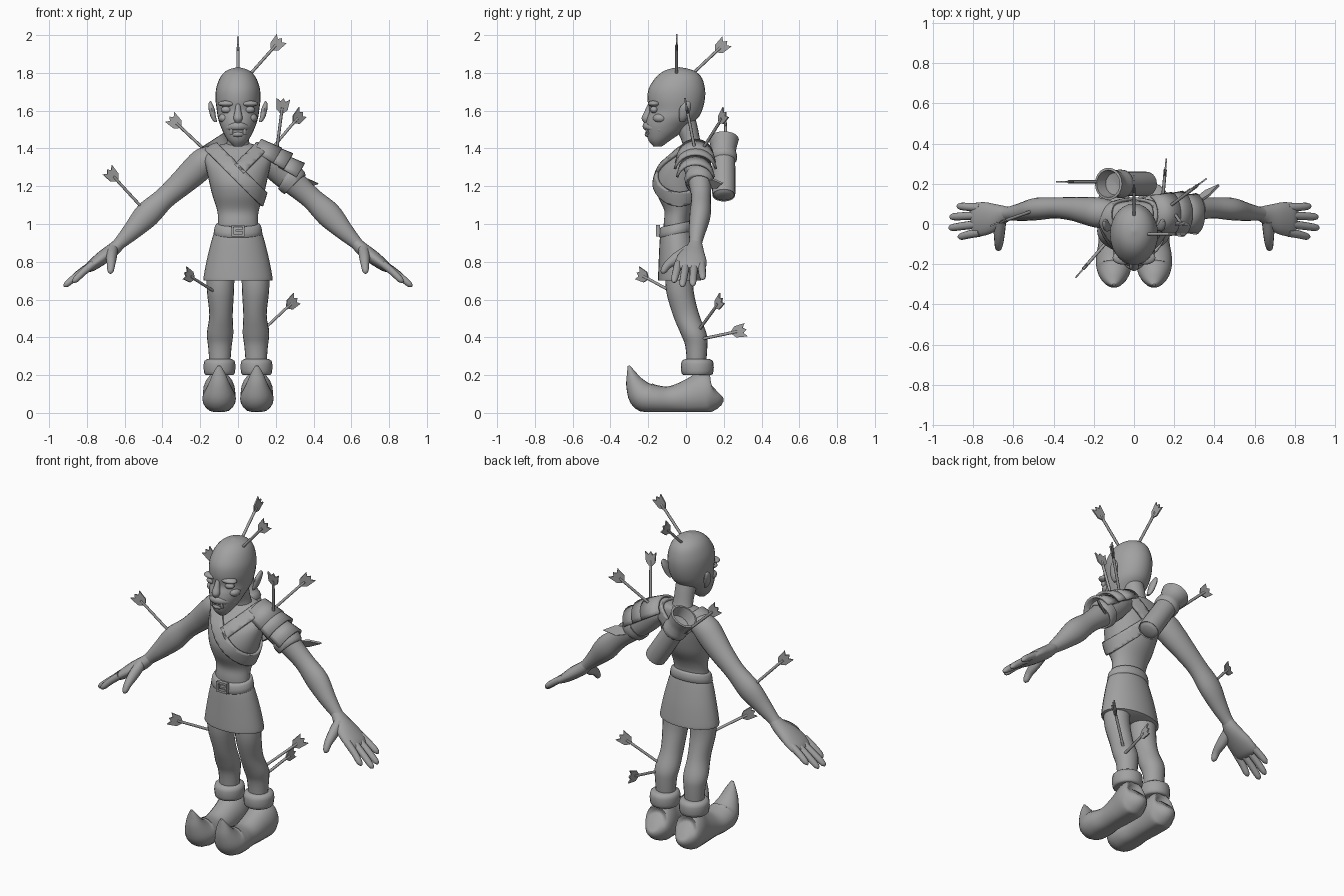
import bpy, bmesh, math
from mathutils import Vector as V

X, Y, Z = V((1, 0, 0)), V((0, 1, 0)), V((0, 0, 1))
grey = bpy.data.materials.new("plain_grey")
grey.diffuse_color = (0.36, 0.36, 0.36, 1)


def finish(name, bm, thick=0, angle=50):
    bmesh.ops.recalc_face_normals(bm, faces=bm.faces[:])
    me = bpy.data.meshes.new(name)
    bm.to_mesh(me)
    bm.free()
    me.materials.append(grey)
    ob = bpy.data.objects.new(name, me)
    bpy.context.collection.objects.link(ob)
    if thick:
        m = ob.modifiers.new("thickness", 'SOLIDIFY')
        m.thickness, m.offset = thick, 1
    bpy.ops.object.select_all(action='DESELECT')
    ob.select_set(True)
    bpy.context.view_layer.objects.active = ob
    bpy.ops.object.shade_smooth_by_angle(angle=math.radians(angle))
    return ob


def spline(pts, steps):
    """Smooth curve through rows of numbers."""
    out = []
    for i in range(len(pts) - 1):
        p0, p1, p2, p3 = (pts[max(i - 1, 0)], pts[i], pts[i + 1], pts[min(i + 2, len(pts) - 1)])
        for k in range(steps):
            t = k / steps
            out.append([b + .5 * t * (c - a + t * (2 * a - 5 * b + 4 * c - d + t * (3 * (b - c) + d - a)))
                        for a, b, c, d in zip(p0, p1, p2, p3)])
    return out + [list(pts[-1])]


def loft(name, rows, side=X, tangent=None, steps=4, n=20, floor=None, caps=True, angle=50):
    """Skin of oval rings; each row is x, y, z, half width along side, half depth."""
    rows = spline(rows, steps)
    bm, rings = bmesh.new(), []
    for i, r in enumerate(rows):
        t = tangent or V(rows[min(i + 1, len(rows) - 1)][:3]) - V(rows[max(i - 1, 0)][:3])
        t = t.normalized()
        s = (side - t * side.dot(t)).normalized()
        u = t.cross(s)
        ring = []
        for k in range(n):
            a = math.tau * k / n
            p = V(r[:3]) + s * max(r[3], .002) * math.cos(a) + u * max(r[4], .002) * math.sin(a)
            if floor is not None:
                p.z = max(p.z, floor)
            ring.append(bm.verts.new(p))
        rings.append(ring)
    for a, b in zip(rings, rings[1:]):
        for k in range(n):
            bm.faces.new((a[k], a[(k + 1) % n], b[(k + 1) % n], b[k]))
    if caps:
        bm.faces.new(rings[0])
        bm.faces.new(rings[-1])
    return finish(name, bm, angle=angle)


def ball(name, c, size):
    bm = bmesh.new()
    bmesh.ops.create_uvsphere(bm, u_segments=16, v_segments=10, radius=1)
    for v in bm.verts:
        v.co = V(c) + V([a * b for a, b in zip(v.co, size)])
    return finish(name, bm)


def box(name, c, size):
    bm = bmesh.new()
    bmesh.ops.create_cube(bm, size=1)
    for v in bm.verts:
        v.co = V(c) + V([a * b for a, b in zip(v.co, size)])
    return finish(name, bm, angle=30)


def flat_plate(name, outline, origin, d, w, thick=.008):
    """Thin plate from (along, across) points."""
    nrm = d.cross(w).normalized() * thick / 2
    bm = bmesh.new()
    f = [bm.verts.new(origin + d * a + w * b - nrm) for a, b in outline]
    face = bm.faces.new(f)
    ext = bmesh.ops.extrude_face_region(bm, geom=[face])
    bmesh.ops.translate(bm, vec=nrm * 2, verts=[e for e in ext['geom'] if isinstance(e, bmesh.types.BMVert)])
    return finish(name, bm, angle=30)


# Torso and neck
torso = loft("torso", [(0, -.045, .90, .11, .07), (0, -.05, 1.0, .105, .068), (0, -.04, 1.07, .11, .075),
                       (0, -.035, 1.15, .135, .115), (0, -.03, 1.22, .152, .132), (0, -.01, 1.30, .17, .125),
                       (0, .02, 1.36, .18, .095), (0, .04, 1.405, .14, .07), (0, .05, 1.425, .07, .05)],
             tangent=Z, n=32, steps=5)
loft("neck", [(0, .05, 1.34, .085, .07), (0, .03, 1.43, .06, .05), (0, .0, 1.52, .058, .06),
              (0, -.02, 1.6, .06, .06)], tangent=Z)


# Chest straps: slices of the torso skin, thickened
def strap(name, cuts):
    bm = bmesh.new()
    bm.from_mesh(torso.data)
    for co, no in cuts:
        bmesh.ops.bisect_plane(bm, geom=bm.verts[:] + bm.edges[:] + bm.faces[:], plane_co=co,
                               plane_no=no, clear_outer=True)
    finish(name, bm, thick=.016, angle=40)


down, up = V((1, 0, 1)), V((-1, 0, 1))
strap("long_strap", [((0, 0, 1.31), down), ((0, 0, 1.215), -down)])
strap("short_strap", [((0, 0, 1.325), up), ((0, 0, 1.235), -up), ((0, 0, 1.29), -down)])

# Skirt, belt and buckle
loft("skirt", [(0, -.05, .985, .112, .078), (0, -.048, .93, .135, .09), (0, -.04, .82, .163, .104),
               (0, -.035, .715, .183, .113), (0, -.035, .70, .18, .112)], tangent=Z, n=28)
loft("belt", [(0, -.052, .945, .12, .085), (0, -.052, .95, .129, .093), (0, -.052, .99, .122, .09),
              (0, -.052, 1.0, .112, .08)], tangent=V((0, -.2, 1)), n=28, steps=2)
for i, (x, z, sx, sz) in enumerate([(0, .99, .07, .012), (0, .94, .07, .012),
                                    (-.029, .965, .012, .06), (.029, .965, .012, .06), (.01, .965, .045, .01)]):
    box("buckle_bar", (x, -.148, z), (sx, .022, sz))

# Head
loft("head", [(0, -.150, 1.41, .022, .022), (0, -.142, 1.44, .052, .055), (0, -.120, 1.48, .076, .09),
              (0, -.100, 1.52, .093, .115), (0, -.073, 1.56, .106, .135), (0, -.055, 1.60, .112, .140),
              (0, -.052, 1.66, .119, .152), (0, -.048, 1.72, .115, .148), (0, -.038, 1.78, .092, .118),
              (0, -.036, 1.815, .055, .07), (0, -.036, 1.83, .004, .004)], tangent=Z, n=28)
loft("nose", [(0, -.19, 1.635, .012, .012), (0, -.2, 1.60, .016, .018), (0, -.21, 1.56, .024, .025),
              (0, -.207, 1.535, .012, .015)], tangent=Z, n=12)
loft("upper_lip", [(-.07, -.135, 1.50, .014, .014), (-.04, -.19, 1.512, .018, .016), (0, -.212, 1.518, .022, .018),
                   (.04, -.19, 1.512, .018, .016), (.07, -.135, 1.50, .014, .014)], side=Z, n=12)
loft("lower_lip", [(-.05, -.16, 1.475, .01, .012), (0, -.205, 1.475, .014, .014), (.05, -.16, 1.475, .01, .012)],
     side=Z, n=12)
for s in (1, -1):
    ball("brow", (s * .055, -.168, 1.637), (.052, .034, .017))
    ball("eye", (s * .06, -.168, 1.605), (.03, .022, .019))
    ball("cheek", (s * .07, -.135, 1.56), (.034, .04, .026))
    loft("tooth", [(s * .035, -.2, 1.475, .009, .007), (s * .035, -.207, 1.495, .009, .007),
                   (s * .033, -.21, 1.52, .002, .002)], n=8, steps=2)
    loft("ear", [(s * .118, -.02, 1.54, .008, .012), (s * .130, -.015, 1.565, .014, .022),
                 (s * .140, -.005, 1.61, .016, .03), (s * .146, .005, 1.638, .010, .02),
                 (s * .146, .01, 1.65, .003, .006)], tangent=Z, n=12)

for s in (1, -1):
    # Legs, boot cuffs and curled boots
    loft("leg", [(s * .092, -.035, .78, .074, .075), (s * .093, -.033, .65, .072, .073),
                 (s * .090, .0, .52, .062, .07), (s * .095, .04, .42, .07, .069),
                 (s * .096, .055, .35, .062, .058), (s * .096, .055, .22, .052, .048)], tangent=Z)
    loft("boot_cuff", [(s * .098, .06, .2, .07, .07), (s * .098, .06, .207, .08, .082), (s * .098, .06, .24, .084, .087),
                       (s * .098, .06, .275, .08, .082), (s * .098, .06, .286, .06, .06)], tangent=Z, steps=2)
    loft("boot", [(s * .1, .16, .12, .035, .05), (s * .1, .145, .11, .07, .09), (s * .1, .10, .105, .086, .115),
                  (s * .1, .02, .085, .08, .095), (s * .1, -.08, .07, .076, .072), (s * .1, -.16, .072, .088, .075),
                  (s * .1, -.225, .09, .085, .08), (s * .1, -.268, .15, .058, .052),
                  (s * .1, -.29, .21, .032, .024), (s * .1, -.303, .25, .008, .006)], floor=.005)

    # Arms and hands
    loft("arm", [(s * .10, .05, 1.36, .06, .05), (s * .17, .055, 1.335, .075, .075), (s * .23, .065, 1.28, .07, .076),
                 (s * .30, .075, 1.215, .06, .067), (s * .39, .08, 1.135, .052, .058),
                 (s * .48, .075, 1.05, .056, .068), (s * .56, .06, .965, .045, .05),
                 (s * .625, .052, .90, .034, .034), (s * .66, .05, .865, .04, .03)], side=Y)
    loft("palm", [(s * .62, .052, .905, .032, .03), (s * .66, .045, .865, .05, .036),
                  (s * .72, .03, .82, .078, .036), (s * .78, .022, .775, .084, .028),
                  (s * .805, .02, .758, .07, .015)], side=Y)
    for y0, y1, xt, zt in [(.082, .088, .88, .705), (.043, .036, .915, .672),
                           (.0, -.018, .92, .668), (-.042, -.062, .875, .69)]:
        loft("finger", [(s * .765, y0, .79, .021, .021), (s * (.765 + xt) / 2, (y0 + y1) / 2, (.8 + zt) / 2, .02, .019),
                        (s * (xt - .015), y1, zt + .015, .017, .016), (s * xt, y1, zt, .004, .004)], side=Y, n=12)
    loft("thumb", [(s * .665, .02, .865, .03, .03), (s * .67, -.045, .82, .028, .032), (s * .672, -.095, .785, .022, .022),
                   (s * .675, -.12, .75, .016, .016), (s * .676, -.127, .738, .004, .004)], n=12)

# Layered shoulder guard, arm band and side blade
d = V((.85, 0, -.52)).normalized()
n = V((.52, 0, .85)).normalized()
for start, length, r in [(0.0, .12, .098), (.075, .11, .104), (.155, .11, .092)]:
    bm, rows = bmesh.new(), []
    for k in range(13):
        a = math.radians(-80 + 160 * k / 12)
        off = n * math.cos(a) + Y * math.sin(a)
        c = V((.075, .05, 1.37)) + d * start
        rows.append([bm.verts.new(c + off * r * .82), bm.verts.new(c + d * length + off * r)])
    for a, b in zip(rows, rows[1:]):
        bm.faces.new((a[0], a[1], b[1], b[0]))
    finish("shoulder_guard", bm, thick=.014, angle=40)
loft("arm_band", [(.262, .07, 1.25, .072, .076), (.268, .07, 1.245, .078, .082), (.298, .073, 1.218, .076, .08),
                  (.304, .073, 1.212, .066, .07)], side=Y, steps=2)
bd = V((.14, .1, .0)).normalized()
flat_plate("side_blade", [(0, -.012), (.05, -.026), (.1, -.03), (.17, 0), (.1, .026), (.05, .02)],
           V((.285, .095, 1.215)), bd, V((.3, -.4, .85)).normalized(), .012)

# Quiver with a flared hollow mouth
axis = V((-.2, 0, .31)).normalized()
base = V((.068, .2, 1.145))


def along(rows):
    return [(*(base + axis * t), r, r) for t, r in rows]


loft("quiver", along([(0, .035), (.012, .055), (.03, .062), (.25, .06)]), side=Y, tangent=axis, steps=2)
loft("quiver_mouth", along([(.225, .06), (.235, .07), (.26, .071), (.285, .064), (.32, .07), (.36, .08),
                            (.362, .068), (.30, .055), (.29, .004)]), side=Y, tangent=axis, steps=1, angle=45)


# Arrows: shaft with a notched tail vane
def arrow(a, b, nrm=None):
    a, b = V(a), V(b)
    d = (b - a).normalized()
    nrm = nrm or d.cross(Z)
    w = nrm.cross(d).normalized()
    a, e = a - d * .03, b - d * .045
    loft("arrow_shaft", [(*a, .008, .008), (*e, .008, .008)], side=w, n=8, steps=1)
    flat_plate("arrow_vane", [(0, -.009), (.02, -.03), (.078, -.036), (.062, -.014), (.08, 0),
                              (.062, .014), (.078, .036), (.02, .03), (0, .009)], b - d * .075, d, w)


arrow((.07, -.05, 1.80), (.23, -.05, 1.98))
arrow((0, .05, 1.81), (0, .215, 1.965))
arrow((-.52, .06, 1.10), (-.69, 0, 1.285))
arrow((-.145, -.10, .655), (-.28, -.255, .74))
arrow((.15, .08, .455), (.31, .19, .605))
arrow((.14, .10, .395), (.16, .315, .44))
arrow((.21, .04, 1.43), (.24, -.005, 1.66), Y.copy())
arrow((.18, .09, 1.40), (.34, .21, 1.59))
arrow((-.12, .21, 1.34), (-.36, .21, 1.565))
